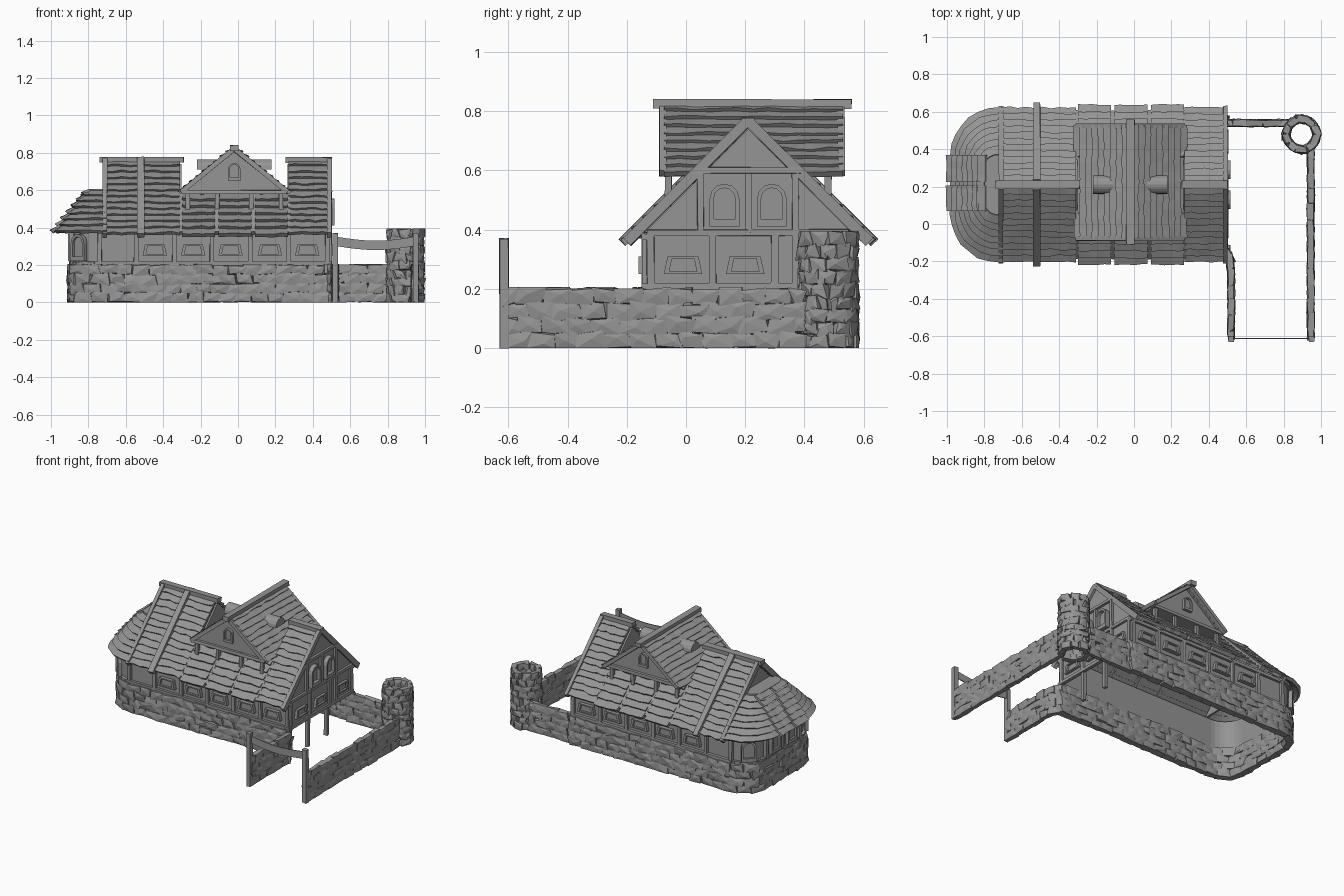
import bpy, bmesh, math, random
from mathutils import Vector, Matrix

random.seed(4)
old = bpy.data.objects.get("Cube")
if old:
    bpy.data.objects.remove(old)

grey = bpy.data.materials.new("plain grey")
grey.use_nodes = True
COLOUR = (0.3, 0.3, 0.3, 1)
grey.diffuse_color = COLOUR
grey.node_tree.nodes["Principled BSDF"].inputs["Base Color"].default_value = COLOUR

MID = 0.21            # y of the main ridge
FRONT, BACK = -0.13, 0.55
Z = Vector((0, 0, 1))


def finish(name, bm):
    bmesh.ops.recalc_face_normals(bm, faces=bm.faces)
    mesh = bpy.data.meshes.new(name)
    bm.to_mesh(mesh)
    bm.free()
    mesh.materials.append(grey)
    obj = bpy.data.objects.new(name, mesh)
    bpy.context.collection.objects.link(obj)
    return obj


def jit(a):
    return random.uniform(-a, a)


def lerp(a, b, n):
    a, b = Vector(a), Vector(b)
    return [a.lerp(b, i / n) for i in range(n + 1)]


def beam(bm, p, q, w=0.022, d=0.022, side=Z):
    """Rough timber from p to q; w is measured along side."""
    p, q = Vector(p), Vector(q)
    t = (q - p).normalized()
    side = Vector(side)
    side = (side - t * side.dot(t)).normalized()
    m = Matrix((t, side, t.cross(side))).transposed().to_4x4()
    m.translation = (p + q) / 2
    m = m @ Matrix.Diagonal(((q - p).length, w, d, 1))
    for v in bmesh.ops.create_cube(bm, size=1, matrix=m)["verts"]:
        v.co += Vector((jit(0.002), jit(0.002), jit(0.002)))


def beams(name, items):
    bm = bmesh.new()
    for it in items:
        beam(bm, *it)
    return finish(name, bm)


def prism(bm, pts, offset):
    """Solid plate: polygon pushed along offset."""
    a = [bm.verts.new(p) for p in pts]
    b = [bm.verts.new(Vector(p) + Vector(offset)) for p in pts]
    bm.faces.new(a)
    bm.faces.new(b[::-1])
    for i in range(len(a)):
        j = (i + 1) % len(a)
        bm.faces.new((a[i], a[j], b[j], b[i]))


def stones(name, path, height, rows, thick, length=0.085):
    """Dry stone wall: staggered rough blocks along a path."""
    bm = bmesh.new()
    path = [Vector((x, y, 0)) for x, y in path]
    lens = [(b - a).length for a, b in zip(path, path[1:])]
    total = sum(lens)

    def at(s):
        s = min(max(s, 0), total)
        for a, b, l in zip(path, path[1:], lens):
            if s <= l + 1e-6:
                return a.lerp(b, s / l), (b - a).normalized()
            s -= l
        return path[-1], (path[-1] - path[-2]).normalized()
    n = max(2, round(total / length))
    step, h = total / n, height / rows
    for r in range(rows):
        for i in range(n + r % 2):
            s0 = max(0, (i - 0.5 * (r % 2)) * step)
            s1 = min(total, (i + 1 - 0.5 * (r % 2)) * step)
            p, t = at((s0 + s1) / 2)
            m = Matrix((t, t.cross(Z), Z)).transposed().to_4x4()
            m.translation = p + Z * (r + 0.5) * h
            size = ((s1 - s0) * 1.1, thick, h * 1.1)
            m = m @ Matrix.Diagonal((*size, 1))
            vs = bmesh.ops.create_cube(bm, size=1, matrix=m)["verts"]
            fs = {f for v in vs for f in v.link_faces}
            outer = [f for f in fs if abs(f.calc_center_median().xy.dot(t.cross(Z).xy)
                                          - p.dot(t.cross(Z))) > thick * 0.4]
            for v in vs:
                v.co += t * jit(0.013) + t.cross(Z) * jit(thick * 0.15) + Z * jit(h * 0.2)
                v.co.z = min(max(v.co.z, 0), height + 0.006)
            for c in bmesh.ops.poke(bm, faces=outer)["verts"]:
                d = c.co - p
                d.z = 0
                c.co += d.normalized() * 0.006 + t * jit(0.02) + Z * jit(h * 0.2)
    return finish(name, bm)


def shingles(name, low, high, rows, lift=0.02):
    """Overlapping wavy boards between an eave line and a top line."""
    bm = bmesh.new()
    n = len(low)
    normals = []
    for i in range(n):
        t = low[min(i + 1, n - 1)] - low[max(i - 1, 0)]
        v = t.cross(high[i] - low[i]).normalized()
        normals.append(v if v.z > 0 else -v)
    for r in range(rows):
        rings = []
        for i in range(n):
            a = r / rows + jit(0.012)
            b = min(1, (r + 1.25) / rows)
            p, q = low[i].lerp(high[i], a), low[i].lerp(high[i], b)
            nn = normals[i]
            k = lift + jit(0.003)
            rings.append([bm.verts.new(c) for c in
                          (p, p + nn * k, q + nn * 0.004, q - nn * 0.006)])
        for s, e in zip(rings, rings[1:]):
            for j in range(4):
                k = (j + 1) % 4
                bm.faces.new((s[j], s[k], e[k], e[j]))
        bm.faces.new(rings[0])
        bm.faces.new(rings[-1])
    return finish(name, bm)


def window(name, spots, outline, depth=0.02):
    """Frame ring with recessed pane; spots are (position, outward angle)."""
    bm = bmesh.new()
    cx = sum(p[0] for p in outline) / len(outline)
    cz = sum(p[1] for p in outline) / len(outline)
    inner = [(cx + (x - cx) * 0.72, cz + (z - cz) * 0.72) for x, z in outline]
    for pos, ang in spots:
        m = Matrix.Translation(pos) @ Matrix.Rotation(ang, 4, 'Z')
        for i in range(len(outline)):
            j = (i + 1) % len(outline)
            ring = [outline[i], outline[j], inner[j], inner[i]]
            prism(bm, [m @ Vector((x, 0.005, z)) for x, z in ring],
                  m.to_3x3() @ Vector((0, -depth - 0.005, 0)))
        prism(bm, [m @ Vector((x, 0, z)) for x, z in inner],
              m.to_3x3() @ Vector((0, -0.006, 0)))
    return finish(name, bm)


def rounded(x_out, y0, y1, r, x_in, n=7):
    """Open U outline with rounded corners at the low-x end."""
    pts = [(x_in, y0)]
    for cy, start in ((y0 + r, 1.5), (y1 - r, 1.0)):
        for i in range(n + 1):
            a = math.pi * (start - 0.5 * i / n)
            pts.append((x_out + r + r * math.cos(a), cy + r * math.sin(a)))
    return pts + [(x_in, y1)]


# stone base, yard walls and round tower
stones("stone_base", rounded(-0.885, -0.135, 0.555, 0.16, 0.5), 0.2, 4, 0.045)
stones("back_yard_wall", [(0.48, 0.54), (0.82, 0.54)], 0.2, 4, 0.032)
stones("side_yard_wall", [(0.945, 0.4), (0.945, -0.61)], 0.2, 4, 0.032)
stones("front_yard_wall", [(0.48, -0.13), (0.512, -0.18), (0.52, -0.25), (0.52, -0.61)],
       0.2, 4, 0.032)
ring = [(0.895 + 0.08 * math.cos(i * math.tau / 24), 0.48 + 0.08 * math.sin(i * math.tau / 24))
        for i in range(25)]
stones("round_tower", ring, 0.39, 9, 0.035, 0.05)

# gate
beams("gate_posts", [((x, -0.615, 0), (x, -0.615, 0.37), 0.03, 0.03, (1, 0, 0))
                     for x in (0.52, 0.95)])
bm = bmesh.new()
arch = [(0.53 + 0.41 * i / 8, 0.35 - 0.02 * math.sin(math.pi * i / 8)) for i in range(9)]
prism(bm, [(x, -0.615, z) for x, z in arch] + [(x, -0.615, z - 0.05) for x, z in arch[::-1]],
      (0, 0.006, 0))
finish("gate_lintel", bm)

# house walls
bm = bmesh.new()
wall = rounded(-0.88, FRONT, BACK, 0.15, 0.49)
for (ax, ay), (bx, by) in zip(wall, wall[1:]):
    out = Vector((by - ay, ax - bx, 0)).normalized() * 0.012
    prism(bm, [(ax, ay, 0.19), (bx, by, 0.19), (bx, by, 0.4), (ax, ay, 0.4)], out)
finish("house_walls", bm)
bm = bmesh.new()
for x, low in ((0.475, 0.2), (0.265, 0.5), (-0.315, 0.5), (-0.7, 0.4)):
    half = min(0.34, 0.74 - low)
    pts = [(x, MID - half, low), (x, MID + half, low), (x, MID + half, 0.74 - half),
           (x, MID, 0.74), (x, MID - half, 0.74 - half)]
    if half < 0.34:
        pts = [pts[0], pts[1], pts[3]]
    prism(bm, pts, (0.012, 0, 0))
finish("gable_walls", bm)

# timber framing
frame = []
for y in (FRONT - 0.008, BACK + 0.008):
    for x in (-0.74, -0.545, -0.34, -0.14, 0.065, 0.27, 0.478):
        frame.append(((x, y, 0.2), (x, y, 0.39), 0.022, 0.022, (1, 0, 0)))
    for z in (0.207, 0.375):
        frame.append(((-0.74, y, z), (0.5, y, z)))
for z in (0.207, 0.385):
    ends = rounded(-0.89, FRONT - 0.008, BACK + 0.008, 0.16, -0.74)
    frame += [((*a, z), (*b, z)) for a, b in zip(ends, ends[1:])]
frame += [((-0.89, y, 0.2), (-0.89, y, 0.39)) + (0.025, 0.025, (0, 1, 0))
          for y in (0.03, MID, 0.39)]
E = 0.49
frame += [((E, FRONT, z), (E, BACK, z)) for z in (0.207, 0.39)]
frame.append(((E, 0.03, 0.6), (E, 0.39, 0.6), 0.02, 0.025))
frame += [((E, y, 0.2), (E, y, 0.39), 0.025, 0.022, (0, 1, 0))
          for y in (-0.12, 0.09, 0.3, 0.37, 0.54)]
frame += [((E, y, 0.39), (E, y, 0.6), 0.022, 0.022, (0, 1, 0)) for y in (0.05, MID, 0.37)]
beams("timber_frame", frame)
beams("end_support_posts", [((0.48, y, 0), (0.48, y, 0.2), 0.025, 0.025, (0, 1, 0))
                            for y in (0.08, 0.29)])

# windows
low_shape = [(-0.065, 0.25), (0.065, 0.25), (0.052, 0.31), (-0.052, 0.31)]


def arched(w, z0, z1):
    top = [(w * math.cos(math.pi * i / 6), z1 - w + w * math.sin(math.pi * i / 6))
           for i in range(7)]
    return [(-w, z0), (w, z0)] + top


quarter = math.pi / 2
xs = (-0.445, -0.24, -0.04, 0.17, 0.37)
window("low_windows", [((x, FRONT - 0.01, 0), 0) for x in xs]
       + [((x, BACK + 0.01, 0), math.pi) for x in xs]
       + [((0.485, y, 0), quarter) for y in (-0.01, 0.2, 0.44)], low_shape)
window("gable_windows", [((0.487, y, 0), quarter) for y in (0.13, 0.29)],
       arched(0.05, 0.41, 0.555), 0.03)
window("attic_windows", [((-0.02, -0.066, 0), 0), ((-0.02, 0.486, 0), math.pi)],
       arched(0.033, 0.65, 0.745))
window("round_end_windows", [((-0.845, -0.095, 0), -math.pi / 4),
                             ((-0.845, 0.515, 0), -3 * math.pi / 4)]
       + [((-0.89, y, 0), -quarter) for y in (0.12, 0.3)], arched(0.05, 0.22, 0.365))

# main roof, both slopes
trim = []
for s, side in ((-1, "front"), (1, "back")):
    def slope(x0, x1, z0, z1, n):
        return [lerp((x0, MID + s * (0.76 - z), z), (x1, MID + s * (0.76 - z), z), n)
                for z in (z0, z1)]
    shingles(side + "_left_roof", *slope(-0.71, -0.31, 0.36, 0.755, 9), 12)
    shingles(side + "_right_roof", *slope(0.27, 0.485, 0.36, 0.755, 6), 12)
    for i, x in enumerate((-0.3, -0.105, 0.09)):
        shingles(f"{side}_middle_roof_{i}", *slope(x, x + 0.178, 0.35, 0.61, 5), 7, 0.026)

    def rib(x, z0, z1, w, d, up):
        return ((x, MID + s * (0.76 - z0 + up), z0 + up), (x, MID + s * (0.76 - z1 + up), z1 + up),
                w, d, (1, 0, 0))
    trim.append(rib(-0.52, 0.345, 0.755, 0.038, 0.03, 0.012))
    trim += [rib(x, 0.355, 0.755, 0.025, 0.035, 0.004) for x in (0.488, -0.712)]
    trim += [rib(x, 0.37, 0.59, 0.02, 0.025, 0) for x in (-0.305, -0.113, 0.08, 0.272)]
    # brackets carrying the cross gable
    trim += [((x, MID + s * 0.27, 0.48), (x, MID + s * 0.27, 0.6), 0.022, 0.022, (1, 0, 0))
             for x in (-0.27, -0.11, 0.07, 0.23)]
trim += [((-0.74, MID, 0.762), (-0.29, MID, 0.762), 0.03, 0.045),
         ((0.255, MID, 0.762), (0.5, MID, 0.762), 0.03, 0.045)]
beams("roof_trim", trim)

# rounded end roof
rim = [Vector((*p, 0.37)) for p in rounded(-0.965, -0.19, 0.61, 0.24, -0.7)]
crown = [Vector((*p, 0.595)) for p in rounded(-0.8, 0.05, 0.37, 0.07, -0.7)]
shingles("rounded_end_roof", rim, crown, 7, 0.022)
bm = bmesh.new()
prism(bm, crown, (0, 0, 0.012))
finish("rounded_end_cap", bm)
for i, (a, b) in enumerate(((0.07, 0.205), (0.225, 0.37))):
    shingles(f"end_roof_panel_{i}", lerp((-0.985, a, 0.37), (-0.985, b, 0.37), 4),
             lerp((-0.79, a, 0.605), (-0.79, b, 0.605), 4), 7, 0.026)

# cross gable
C, EAVE, PEAK = -0.02, 0.59, 0.82
bm = bmesh.new()
for y in (-0.066, 0.474):
    prism(bm, [(C - 0.27, y, EAVE), (C + 0.27, y, EAVE), (C, y, PEAK - 0.01)], (0, 0.012, 0))
prism(bm, [(C - 0.27, -0.06, 0.58), (C + 0.27, -0.06, 0.58),
           (C + 0.27, 0.48, 0.58), (C - 0.27, 0.48, 0.58)], (0, 0, 0.012))
finish("cross_gable_walls", bm)
trim = [((C, -0.11, 0.825), (C, 0.56, 0.825), 0.03, 0.045)]
for s, side in ((-1, "right"), (1, "left")):
    shingles("cross_roof_" + side, lerp((C + s * 0.29, -0.075, EAVE - 0.01), (C + s * 0.29, 0.53, EAVE - 0.01), 12),
             lerp((C, -0.075, PEAK), (C, 0.53, PEAK), 12), 9)
    for y in (-0.078, 0.525):
        trim.append(((C + s * 0.285, y, EAVE), (C, y, PEAK), 0.025, 0.025))
    # small curved roof vent
    bm = bmesh.new()
    arc = [(MID + 0.05 * math.cos(math.pi * i / 8), 0.71 + 0.055 * math.sin(math.pi * i / 8))
           for i in range(9)]
    prism(bm, [(C + s * 0.2, y, z) for y, z in arc], (-s * 0.13, 0, 0))
    finish("roof_vent_" + side, bm)
trim += [((C - 0.28, y, EAVE), (C + 0.28, y, EAVE), 0.02, 0.025) for y in (-0.07, 0.49)]
beams("cross_gable_trim", trim)
